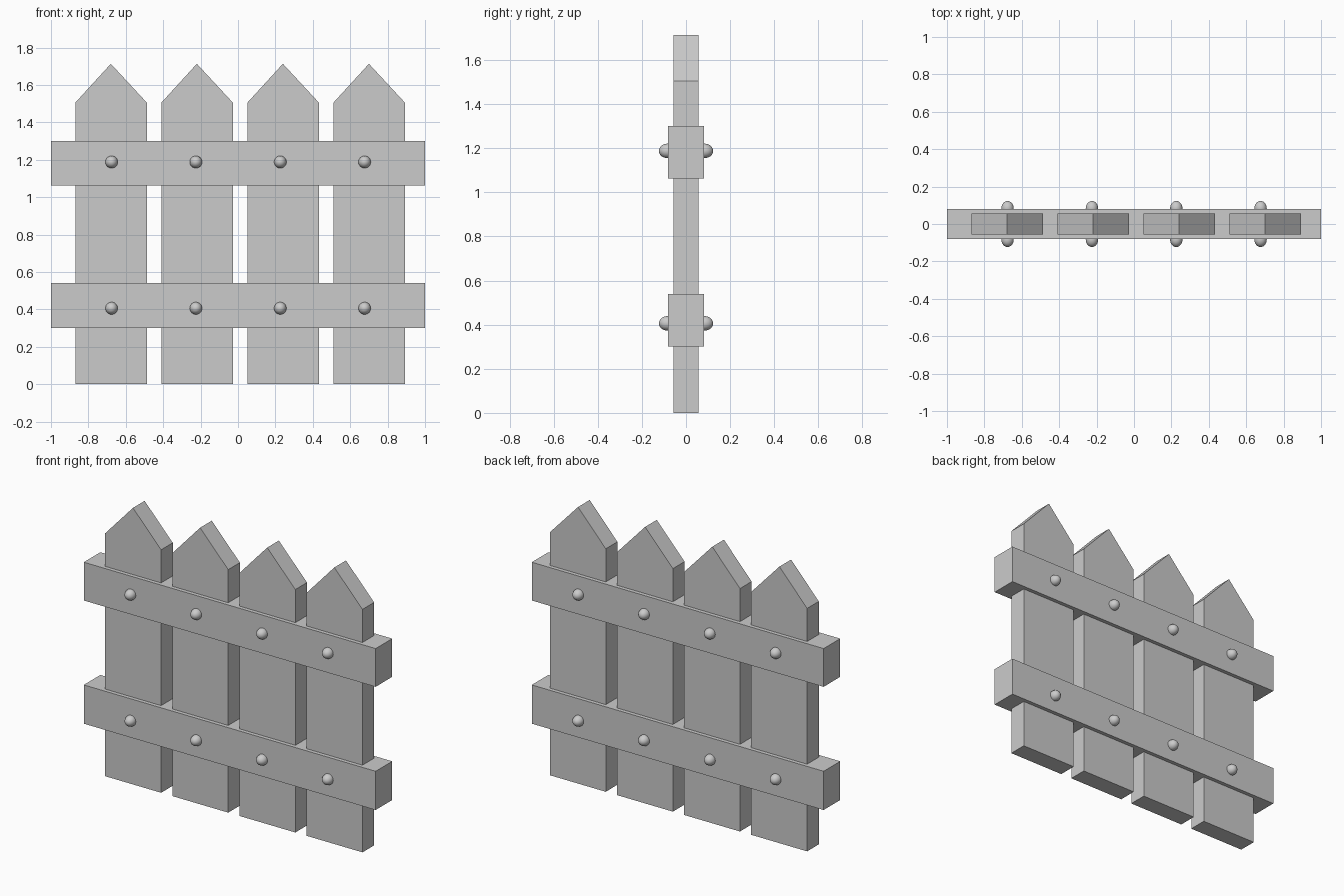
import bpy, bmesh
from mathutils import Matrix

if "Cube" in bpy.data.objects:
    bpy.data.objects.remove(bpy.data.objects["Cube"])


def finish(bm, name):
    bmesh.ops.recalc_face_normals(bm, faces=bm.faces)
    mesh = bpy.data.meshes.new(name)
    bm.to_mesh(mesh)
    bm.free()
    ob = bpy.data.objects.new(name, mesh)
    bpy.context.collection.objects.link(ob)
    return ob


def extruded(name, profile, half_depth):
    """Extrude an x-z outline symmetrically along y."""
    bm = bmesh.new()
    face = bm.faces.new([bm.verts.new((x, -half_depth, z)) for x, z in profile])
    ext = bmesh.ops.extrude_face_region(bm, geom=[face])
    verts = [v for v in ext["geom"] if isinstance(v, bmesh.types.BMVert)]
    bmesh.ops.translate(bm, verts=verts, vec=(0, 2 * half_depth, 0))
    return finish(bm, name)


# Pointed pickets
for i in range(4):
    x0 = -0.87 + 0.46 * i
    x1 = x0 + 0.383
    extruded(f"picket_{i + 1}",
             [(x0, 0), (x1, 0), (x1, 1.505), (x0 + 0.19, 1.713), (x0, 1.505)],
             0.057)

# Horizontal rails
for name, z0, z1 in (("lower_rail", 0.30, 0.54), ("upper_rail", 1.063, 1.30)):
    extruded(name, [(-1, z0), (1, z0), (1, z1), (-1, z1)], 0.081)

# Rounded nail heads on both faces of each rail
for row, z in (("lower", 0.406), ("upper", 1.188)):
    for side, y in (("front", -0.084), ("back", 0.084)):
        for i in range(4):
            bm = bmesh.new()
            bmesh.ops.create_uvsphere(
                bm, u_segments=24, v_segments=12, radius=1,
                matrix=Matrix.Translation((-0.676 + 0.451 * i, y, z))
                @ Matrix.Diagonal((0.033, 0.039, 0.033, 1)))
            for f in bm.faces:
                f.smooth = True
            finish(bm, f"{row}_{side}_nail_{i + 1}")
